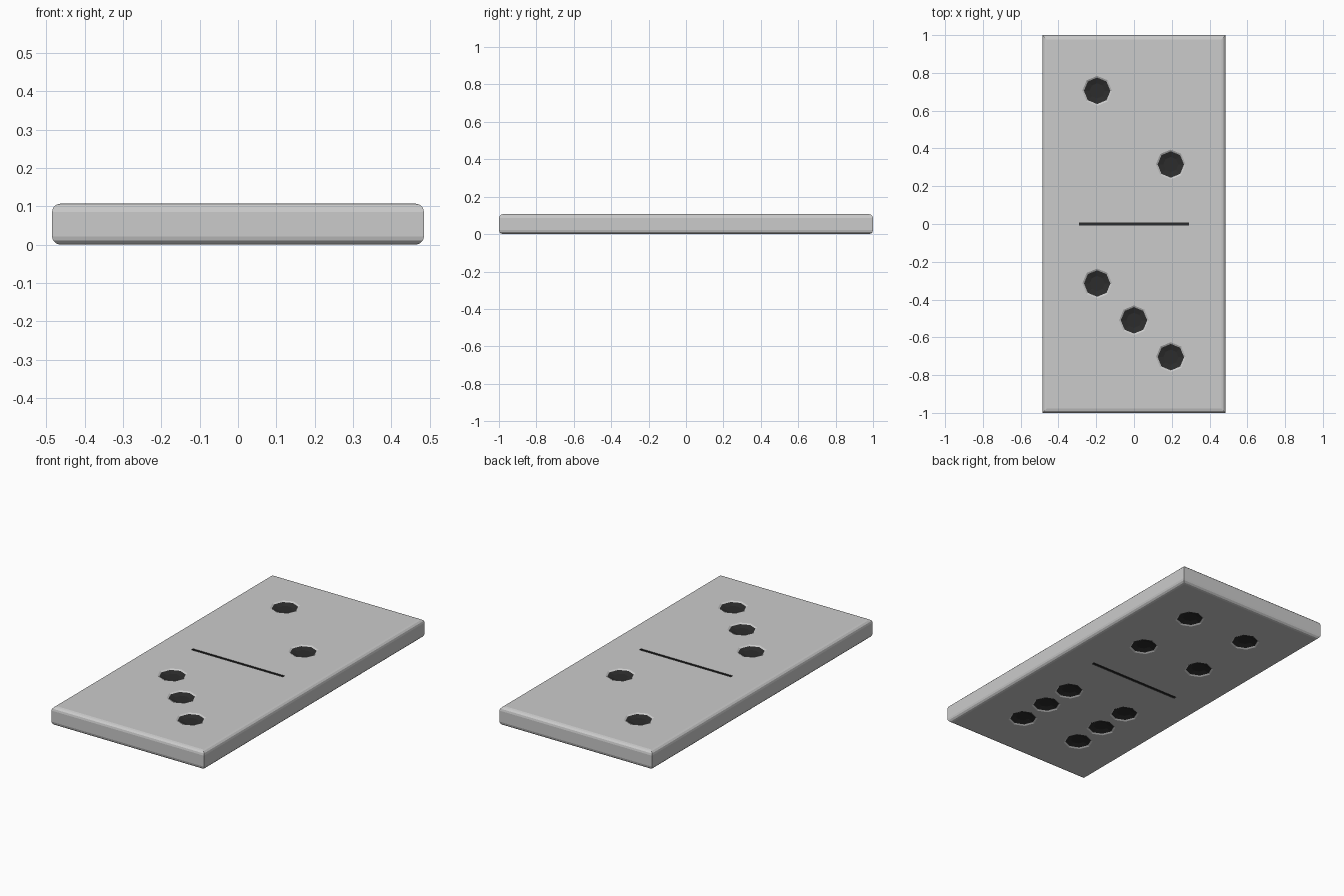
import bpy, bmesh, math
from mathutils import Matrix

if "Cube" in bpy.data.objects:
    bpy.data.objects.remove(bpy.data.objects["Cube"])

W, L, H = 0.97, 2.0, 0.107
dark = bpy.data.materials.new("dark_paint")
dark.diffuse_color = (0.025, 0.025, 0.025, 1)
dark.use_nodes = True
dark.node_tree.nodes["Principled BSDF"].inputs["Base Color"].default_value = dark.diffuse_color


def make_object(name, bm):
    bmesh.ops.recalc_face_normals(bm, faces=bm.faces)
    me = bpy.data.meshes.new(name)
    bm.to_mesh(me)
    bm.free()
    me.materials.append(None)
    me.materials.append(dark)
    ob = bpy.data.objects.new(name, me)
    bpy.context.collection.objects.link(ob)
    return ob


# Tile body: slab with rounded top and bottom rims, sharp upright corners
bm = bmesh.new()
bmesh.ops.create_cube(bm, size=1, matrix=Matrix.Translation((0, 0, H / 2)) @ Matrix.Diagonal((W, L, H, 1)))
rims = [e for e in bm.edges if abs(e.verts[0].co.z - e.verts[1].co.z) < 1e-5]
bmesh.ops.bevel(bm, geom=rims, offset=0.022, segments=3, profile=0.5, affect='EDGES')
body = make_object("tile_body", bm)

# Cutters: eight-sided dishes with a grey lip and dark bowl, plus a dark groove
cut = bmesh.new()


def add_dish(x, y, side):
    z0 = H if side > 0 else 0
    profile = [(0.086, 0.004), (0.070, -0.005), (0.040, -0.013)]   # radius, height over surface
    rings = [[cut.verts.new((x + r * math.cos(i * math.pi / 4),
                             y + r * math.sin(i * math.pi / 4), z0 + side * h))
              for i in range(8)] for r, h in profile]
    cut.faces.new(rings[0])
    for k in range(2):
        for i in range(8):
            j = (i + 1) % 8
            f = cut.faces.new((rings[k][i], rings[k][j], rings[k + 1][j], rings[k + 1][i]))
            f.material_index = k
    cut.faces.new(rings[2]).material_index = 1


def add_groove(z):
    m = Matrix.Translation((0, 0, z)) @ Matrix.Diagonal((0.582, 0.016, 0.012, 1))
    vs = bmesh.ops.create_cube(cut, size=1, matrix=m)["verts"]
    for f in {f for v in vs for f in v.link_faces}:
        f.material_index = 1


c, a = 0.51, 0.195      # half centre and pip spacing
top = [(-a, c + a), (a, c - a), (-a, -c + a), (0, -c), (a, -c - a)]
bottom = [(sx * a, c + sy * a) for sx in (-1, 1) for sy in (-1, 1)]
bottom += [(sx * a, -c + sy * a) for sx in (-1, 1) for sy in (-1, 0, 1)]
for x, y in top:
    add_dish(x, y, 1)
for x, y in bottom:
    add_dish(x, y, -1)
add_groove(H)
add_groove(0)
cutter = make_object("pip_cutters", cut)
cutter.hide_render = True
cutter.hide_viewport = True

# Carve pips and divider into the tile
mod = body.modifiers.new("carve", 'BOOLEAN')
mod.operation = 'DIFFERENCE'
mod.solver = 'EXACT'
mod.material_mode = 'INDEX'
mod.object = cutter
